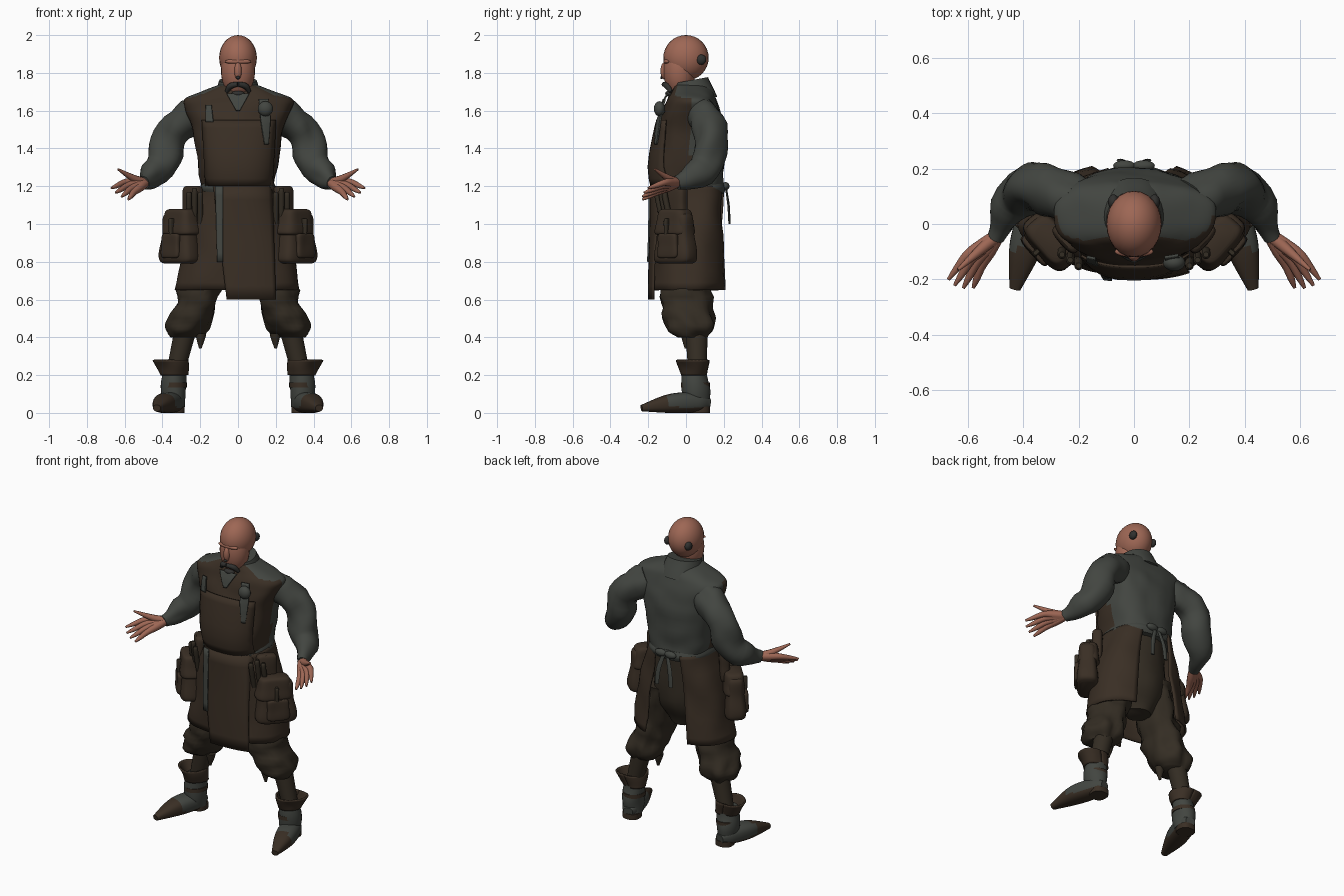
import bpy, bmesh, math
from mathutils import Vector, noise

if "Cube" in bpy.data.objects:
    bpy.data.objects.remove(bpy.data.objects["Cube"])

FLAT = Vector((1, 0, 0))
UP = Vector((0, 0, 1))
SIDES = {"left": 1, "right": -1}
made = []


def material(name, *rgb):
    mat = bpy.data.materials.new(name)
    mat.use_nodes = True
    mat.diffuse_color = (*rgb, 1)
    mat.node_tree.nodes["Principled BSDF"].inputs["Base Color"].default_value = (*rgb, 1)
    return mat


SKIN = material("skin", .34, .135, .09)
GREY = material("grey cloth", .055, .06, .052)
BROWN = material("brown leather", .042, .028, .018)
DARK = material("dark trousers", .034, .026, .017)
HAIR = material("dark hair", .03, .03, .028)


def finish(name, bm, mats, rule=None, thickness=0):
    bmesh.ops.recalc_face_normals(bm, faces=bm.faces)
    for face in bm.faces:
        if rule:
            face.material_index = rule(face.calc_center_median(), face.normal)
    mesh = bpy.data.meshes.new(name)
    bm.to_mesh(mesh)
    bm.free()
    for mat in mats:
        mesh.materials.append(mat)
    part = bpy.data.objects.new(name, mesh)
    bpy.context.collection.objects.link(part)
    if thickness:
        solid = part.modifiers.new("thickness", "SOLIDIFY")
        solid.thickness, solid.offset = thickness, 0
    made.append(part)


def dense(rows, steps=6):
    """Smooth curve through rows of numbers."""
    result = []
    last = len(rows) - 1
    for i in range(last):
        before, start, end, after = (Vector(rows[min(last, max(0, i + j))]) for j in (-1, 0, 1, 2))
        slope_in, slope_out = (end - before) / 2, (after - start) / 2
        for step in range(steps):
            t = step / steps
            ease = t * t * (3 - 2 * t)
            result.append(start.lerp(end, ease) + slope_in * t * (1 - t) ** 2 - slope_out * t * t * (1 - t))
    return result + [Vector(rows[last])]


def bridge(bm, lines, closed):
    for low, high in zip(lines, lines[1:]):
        for j in range(len(low) if closed else len(low) - 1):
            k = (j + 1) % len(low)
            bm.faces.new((low[j], low[k], high[k], high[j]))


def loft(name, rows, *mats, side=None, deep=1, square=1, count=28, folds=0, grain=10,
         gap=None, rule=None, thickness=0, mirror=1):
    """Rings of (x, y, z, half width[, half depth]): level when side is given, else across the path."""
    rows = dense(rows)
    bm = bmesh.new()
    rings = []
    start = math.pi / 2 + (gap or 0)
    sweep = math.tau - 2 * (gap or 0)
    for i, (x, y, z, wide, *rest) in enumerate(rows):
        depth = rest[0] if rest else wide * deep
        if side:
            across = side.normalized()
            other = UP.cross(across)
        else:
            path = (rows[min(i + 1, len(rows) - 1)] - rows[max(i - 1, 0)]).resized(3)
            across = path.cross(UP).normalized()
            other = across.cross(path).normalized()
        ring = []
        for j in range(count if gap is None else count + 1):
            angle = start + sweep * j / count
            cos, sin = (math.copysign(abs(f(angle)) ** square, f(angle)) for f in (math.cos, math.sin))
            offset = across * wide * cos + other * depth * sin
            point = Vector((x, y, z)) + offset
            point += offset.normalized() * folds * noise.noise(point * grain)
            ring.append(bm.verts.new((point.x * mirror, point.y, point.z)))
        rings.append(ring)
    bridge(bm, rings, gap is None)
    if gap is None:
        bm.faces.new(rings[0])
        bm.faces.new(rings[-1])
    finish(name, bm, mats, rule, thickness)


def pair(name, rows, *mats, **options):
    for tag, sign in SIDES.items():
        loft(f"{tag}_{name}", rows, *mats, mirror=sign, **options)


def body(*rows):
    """Turns (z, half width, front, back) into level rings."""
    return [(0, (front + back) / 2, z, wide, (back - front) / 2) for z, wide, front, back in rows]


def panel(name, rows, base, mat, lift=.014, count=14):
    """Thin sheet of (z, left edge, right edge) rows laid on the front of a body."""
    rings = dense(base)
    bm = bmesh.new()
    lines = []
    for z, left, right in dense(rows):
        _, middle, _, wide, depth = min(rings, key=lambda ring: abs(ring[2] - z))
        line = []
        for j in range(count + 1):
            x = left + (right - left) * j / count
            cos = min(1, abs(x / wide)) ** (1 / SQUARE)
            y = middle - depth * (1 - cos * cos) ** (SQUARE / 2) - lift
            line.append(bm.verts.new((x, y, z)))
        lines.append(line)
    bridge(bm, lines, False)
    finish(name, bm, [mat], thickness=.009)


def blob(name, place, size, mat):
    bm = bmesh.new()
    bmesh.ops.create_uvsphere(bm, u_segments=24, v_segments=16, radius=1)
    bmesh.ops.scale(bm, vec=size, verts=bm.verts)
    bmesh.ops.translate(bm, vec=place, verts=bm.verts)
    finish(name, bm, [mat])


SQUARE = .8

# Head and face
blob("skull", (0, 0, 1.88), (.1, .12, .12), SKIN)
blob("face", (0, -.035, 1.81), (.09, .085, .14), SKIN)
blob("brow", (0, -.1, 1.86), (.07, .02, .015), SKIN)
blob("nose", (0, -.115, 1.81), (.02, .02, .045), SKIN)
blob("nostrils", (0, -.13, 1.775), (.012, .006, .008), HAIR)
blob("chin_beard", (0, -.09, 1.69), (.035, .02, .015), HAIR)
pair("moustache", [(0, -.118, 1.74, .012), (.04, -.1, 1.73, .016), (.06, -.08, 1.7, .01)], HAIR, count=10)
for tag, sign in SIDES.items():
    blob(f"{tag}_ear_patch", (sign * .074, .08, 1.87), (.02, .027, .027), HAIR)

# Tunic: brown in front, grey behind and over the shoulders
tunic = body((1.2, .19, -.17, .2), (1.3, .21, -.185, .2), (1.5, .24, -.15, .2), (1.6, .28, -.12, .18),
             (1.66, .29, -.1, .16), (1.7, .2, -.08, .14), (1.74, .09, -.06, .1))
loft("tunic", tunic, BROWN, GREY, side=FLAT, square=SQUARE, count=48, folds=.012,
     rule=lambda middle, normal: int(middle.y > .03 or normal.z > .8))
loft("collar", [(0, .04, 1.65, .13), (0, .02, 1.76, .1)], GREY, folds=.006)
panel("neck_opening", [(1.69, -.06, .06), (1.6, -.01, .01)], tunic, GREY)
panel("apron_bib", [(1.55, -.19, .2), (1.2, -.17, .18)], tunic, BROWN)
panel("right_bib_tab", [(1.63, -.17, -.14), (1.54, -.17, -.13)], tunic, GREY, lift=.024)
panel("left_bib_tab", [(1.66, .11, .16), (1.55, .12, .17), (1.42, .14, .16)], tunic, GREY, lift=.024)
blob("chest_rag", (.145, -.14, 1.61), (.04, .03, .04), GREY)

# Sleeves
pair("sleeve", [(.2, .08, 1.6, .09), (.34, .13, 1.48, .09), (.42, .1, 1.3, .08), (.5, -.05, 1.22, .04)],
     GREY, folds=.022)

# Hands: four fingers fanned from the wrist, and a thumb
wrist = Vector((.49, -.04, 1.22))
first_knuckle, last_knuckle = Vector((.6, -.11, 1.22)), Vector((.55, -.15, 1.17))
first_tip, last_tip = Vector((.67, -.2, 1.19)), Vector((.58, -.23, 1.13))
for i, finger in enumerate(("index", "middle", "ring", "little")):
    spread = i / 3
    knuckle = first_knuckle.lerp(last_knuckle, spread)
    tip = first_tip.lerp(last_tip, spread)
    tip += (tip - knuckle) * .15 * math.sin(math.pi * spread)
    pair(f"{finger}_finger", [(*wrist, .025), (*wrist.lerp(knuckle, .5), .025), (*knuckle, .018),
                              (*knuckle.lerp(tip, .6), .013), (*tip, .006)], SKIN, count=10)
pair("thumb", [(*wrist, .024), (.55, -.09, 1.24, .02), (.635, -.165, 1.29, .006)], SKIN, count=10)

# Apron skirt, open at the back, with the long front flap
skirt = body((1.2, .19, -.17, .2), (1, .255, -.17, .2), (.65, .325, -.18, .21))
loft("apron_skirt", skirt, BROWN, side=FLAT, square=SQUARE, count=56, folds=.018, grain=7,
     gap=math.radians(22), thickness=.012)
panel("front_flap", [(1.2, -.13, .18), (.6, -.06, .2)], skirt, BROWN, lift=.018)

# Belt, hanging strap and the bow behind
loft("belt", body((1.16, .19, -.18, .2), (1.19, .2, -.19, .21), (1.22, .19, -.18, .2)),
     GREY, side=FLAT, square=SQUARE, count=40)
panel("belt_strap", [(1.2, -.12, -.08), (.8, -.11, -.08)], skirt, GREY, lift=.03, count=4)
for tag, sign in SIDES.items():
    blob(f"{tag}_bow_loop", (sign * .035, .21, 1.2), (.04, .02, .022), GREY)
pair("bow_tail", [(.01, .21, 1.2, .012), (.04, .225, 1.1, .016), (.05, .23, 1, .014)],
     GREY, side=FLAT, deep=.4, count=8)


# Pouches with lids, pockets and tools
def pouch_block(name, place, low, high, wide, depth, taper=1, mat=BROWN):
    """Rounded block facing outward, narrowing toward the top."""
    rows = []
    for t in (0, .1, .5, .9, 1):
        size = 1 + (taper - 1) * t
        if t in (0, 1):
            size *= .75
        rows.append((*place, low + (high - low) * t, wide * size, depth * size))
    pair(name, rows, mat, side=Vector((.66, .75, 0)), square=.55, folds=.006)


pouch_block("pouch", (.31, -.055), .79, 1.06, .125, .065, taper=.75)
pouch_block("pouch_lid", (.3, -.06), .94, 1.08, .115, .07, taper=.75)
pouch_block("pouch_pocket", (.355, -.095), .82, .95, .065, .02)
pouch_block("pouch_strap", (.35, -.1), .9, 1.03, .012, .02, mat=DARK)
pouch_block("pouch_hanger", (.24, -.05), 1, 1.2, .06, .03)
for i in range(3):
    x, y, top = .2 + .03 * i, -.15 + .02 * i, 1.17 + .02 * (i % 2)
    pair(f"tool_{i + 1}", [(x, y + .03, 1, .014), (x, y, top - .03, .016), (x, y, top, .01)],
         DARK, side=FLAT, count=10)

# Trousers, tucked in below the knee
loft("trouser_seat", body((.7, .08, -.05, .1), (.88, .18, -.13, .17), (1.18, .17, -.14, .17)),
     DARK, side=FLAT, folds=.012)
pair("trouser_leg", [(.11, .03, .92, .11), (.2, 0, .65, .105), (.26, .02, .48, .115), (.275, .04, .4, .07)],
     DARK, side=FLAT, deep=1.2, folds=.035, grain=13)
pair("knee_tie", [(.2, 0, .42, .03), (.2, 0, .34, .01)], DARK, side=FLAT, count=10, folds=.01)
pair("calf", [(.275, .055, .45, .06), (.325, .06, .24, .05)], DARK, side=FLAT)

# Boots: grey uppers, brown cuffs, toes and heels
pair("boot_shaft", [(.335, .06, .03, .055), (.34, .05, .1, .065), (.335, .05, .23, .06)],
     GREY, side=FLAT, deep=1.12, folds=.012)
pair("boot_cuff", [(.335, .05, .2, .065), (.36, .04, .28, .088)], BROWN, side=FLAT,
     folds=.018, gap=0, thickness=.01)
pair("ankle_strap", [(.337, .05, .135, .066), (.337, .05, .16, .066)], BROWN, side=FLAT, deep=1.15)
pair("boot_foot", [(.33, .125, .05, .03), (.345, .06, .055, .06), (.39, -.08, .05, .06), (.43, -.235, .025, .02)],
     BROWN, GREY, deep=.85, square=SQUARE,
     rule=lambda middle, normal: int(middle.y > -.09 and middle.z > .03))
pair("boot_heel", [(.335, .075, 0, .053), (.335, .075, .035, .053)], BROWN, side=FLAT, square=SQUARE)

# Smooth shading with sharp edges kept
bpy.ops.object.select_all(action="DESELECT")
for part in made:
    part.select_set(True)
bpy.context.view_layer.objects.active = made[0]
bpy.ops.object.shade_smooth_by_angle(angle=math.radians(55))
